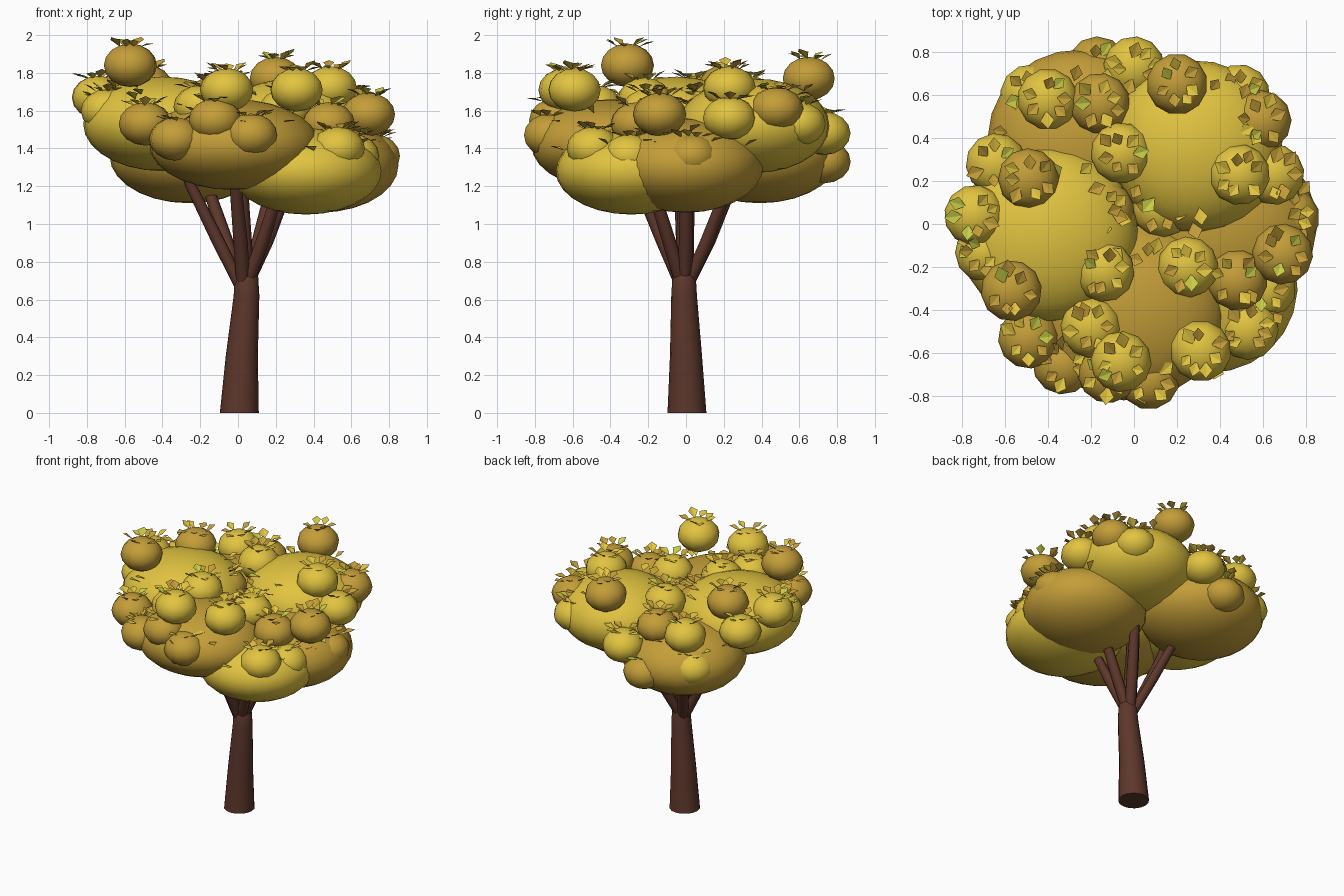
import bpy, bmesh, random
from math import pi, sin, cos, sqrt
from mathutils import Vector, Matrix

random.seed(4)
if "Cube" in bpy.data.objects:
    bpy.data.objects.remove(bpy.data.objects["Cube"])


def material(name, rgb):
    m = bpy.data.materials.new(name)
    m.use_nodes = True
    m.diffuse_color = (*rgb, 1)
    bsdf = m.node_tree.nodes["Principled BSDF"]
    bsdf.inputs["Base Color"].default_value = (*rgb, 1)
    bsdf.inputs["Roughness"].default_value = 0.9
    return m


BARK = material("bark brown", (0.11, 0.038, 0.024))
GOLD = material("golden yellow", (0.76, 0.55, 0.052))
OCHRE = material("ochre", (0.55, 0.34, 0.04))
LIME = material("lime yellow", (0.58, 0.61, 0.06))


def finish(name, bm, mats, smooth=True):
    me = bpy.data.meshes.new(name)
    bm.to_mesh(me)
    bm.free()
    for m in mats:
        me.materials.append(m)
    if smooth:
        for p in me.polygons:
            p.use_smooth = True
    ob = bpy.data.objects.new(name, me)
    bpy.context.collection.objects.link(ob)
    return ob


def ellipsoid(name, centre, radii, mat, segs, rings):
    bm = bmesh.new()
    turn = Matrix.Rotation(random.uniform(0, pi), 4, 'Z')
    bmesh.ops.create_uvsphere(bm, u_segments=segs, v_segments=rings, radius=1, matrix=turn)
    bmesh.ops.transform(bm, verts=bm.verts,
                        matrix=Matrix.Translation(centre) @ Matrix.Diagonal((*radii, 1)))
    finish(name, bm, [mat])


def tube(name, stations, sides):
    """Tapered limb through (x, y, z, radius) stations with level rings."""
    bm = bmesh.new()
    loops = [[bm.verts.new((x + r * cos(2 * pi * i / sides), y + r * sin(2 * pi * i / sides), z))
              for i in range(sides)] for x, y, z, r in stations]
    for a, b in zip(loops, loops[1:]):
        for i in range(sides):
            j = (i + 1) % sides
            bm.faces.new((a[i], a[j], b[j], b[i]))
    bm.faces.new(loops[0][::-1])
    bm.faces.new(loops[-1])
    ob = finish(name, bm, [BARK])
    for p in ob.data.polygons:
        p.use_smooth = len(p.vertices) == 4


def leaf(bm, base, yaw, pitch, size, colour):
    """Folded four-sided leaf growing outward from its base."""
    spin = Matrix.Rotation(yaw, 3, 'Z') @ Matrix.Rotation(-pitch, 3, 'Y')
    root, left, tip, right = [
        bm.verts.new(base + spin @ Vector(p) * size)
        for p in ((0, 0, 0), (0.62, 0.42, 0.14), (1.1, 0, 0.05), (0.62, -0.42, 0.14))]
    for f in (bm.faces.new((root, tip, left)), bm.faces.new((root, right, tip))):
        f.material_index = colour


# Trunk
tube("trunk", [(0.007, 0.005, 0.0, 0.103), (0.02, 0, 0.3, 0.085),
               (0.045, -0.01, 0.62, 0.068), (0.045, -0.01, 0.72, 0.062), (0.04, -0.01, 0.77, 0.04)], 16)

# Large foliage masses: name, centre, radii, colour
masses = [
    ("right", (-0.40, -0.05, 1.53), (0.42, 0.41, 0.25), GOLD),
    ("back_left", (0.29, 0.36, 1.52), (0.40, 0.40, 0.25), GOLD),
    ("front", (-0.02, -0.40, 1.42), (0.45, 0.42, 0.24), OCHRE),
    ("back_right", (-0.26, 0.39, 1.36), (0.42, 0.42, 0.25), OCHRE),
    ("left", (0.43, 0.0, 1.31), (0.42, 0.41, 0.25), OCHRE),
    ("front_left", (0.36, -0.29, 1.28), (0.40, 0.40, 0.23), GOLD),
]
for name, c, r, mat in masses:
    ellipsoid(name + "_foliage", c, r, mat, 24, 14)
    # Branch reaching into this mass
    tube(name + "_branch", [(0.03, -0.01, 0.64, 0.036),
                            (0.02 + c[0] * 0.3, c[1] * 0.3, 0.9, 0.038),
                            (c[0] * 0.62, c[1] * 0.62, 1.2, 0.032),
                            (c[0] * 0.75, c[1] * 0.75, 1.34, 0.022)], 8)
tube("middle_branch", [(0.04, -0.01, 0.68, 0.05), (0.015, 0, 1.1, 0.045), (0.005, 0.01, 1.5, 0.04)], 8)

# Small foliage clumps by colour
gold_clumps = [
    (-0.40, 0.58, 1.60), (0.0, 0.73, 1.48), (0.49, 0.60, 1.53), (-0.06, 0.33, 1.67),
    (-0.64, 0.28, 1.58), (-0.74, 0.04, 1.67), (-0.69, -0.13, 1.60), (0.49, 0.23, 1.72),
    (0.65, 0.23, 1.56), (0.31, -0.59, 1.71), (0.53, -0.49, 1.40), (-0.06, -0.64, 1.71),
    (-0.14, -0.22, 1.66), (0.25, -0.20, 1.60), (-0.20, -0.48, 1.62), (-0.48, 0.60, 1.39),
    (0.61, -0.30, 1.36), (0.13, 0.08, 1.52),
]
ochre_clumps = [
    (-0.57, -0.31, 1.84), (0.20, 0.65, 1.77), (-0.16, 0.56, 1.60), (-0.17, 0.73, 1.33),
    (0.59, 0.48, 1.61), (-0.49, 0.21, 1.73), (0.69, -0.14, 1.58), (0.72, 0.03, 1.36),
    (0.48, -0.26, 1.53), (-0.49, -0.53, 1.53), (-0.12, -0.69, 1.55), (-0.33, -0.65, 1.45),
    (0.07, -0.72, 1.47), (-0.14, 0.06, 1.58),
]
clumps = [(c, GOLD) for c in gold_clumps] + [(c, OCHRE) for c in ochre_clumps]
RAD, HIGH = 0.142, 0.115
for i, (c, mat) in enumerate(clumps):
    ellipsoid(f"clump_{i + 1}", c, (RAD, RAD, HIGH), mat, 12, 8)

# Leaf rings on the clumps
palette = (0, 0, 0, 1, 1, 1, 1, 2)
bm = bmesh.new()
for c, _ in clumps:
    start = random.uniform(0, pi)
    for k in range(7):
        a = start + 2 * pi * k / 7 + random.uniform(-0.2, 0.2)
        d = random.uniform(0.035, 0.065)
        z = HIGH * sqrt(1 - (d / RAD) ** 2) - 0.006
        leaf(bm, Vector(c) + Vector((d * cos(a), d * sin(a), z)), a + random.uniform(-0.6, 0.6),
             random.uniform(0.1, 0.6), random.uniform(0.065, 0.085), random.choice(palette))
finish("clump_leaves", bm, [GOLD, OCHRE, LIME], False)

# Loose leaves over the tops of the large masses
bm = bmesh.new()
for _, c, r, _ in masses:
    for k in range(14):
        a, d = random.uniform(0, 2 * pi), random.uniform(0.6, 0.92)
        p = Vector((d * cos(a) * r[0], d * sin(a) * r[1], sqrt(1 - d * d) * r[2]))
        leaf(bm, Vector(c) + p, a + random.uniform(-0.6, 0.6), random.uniform(0.0, 0.6),
             random.uniform(0.065, 0.085), random.choice(palette))
finish("loose_leaves", bm, [GOLD, OCHRE, LIME], False)
